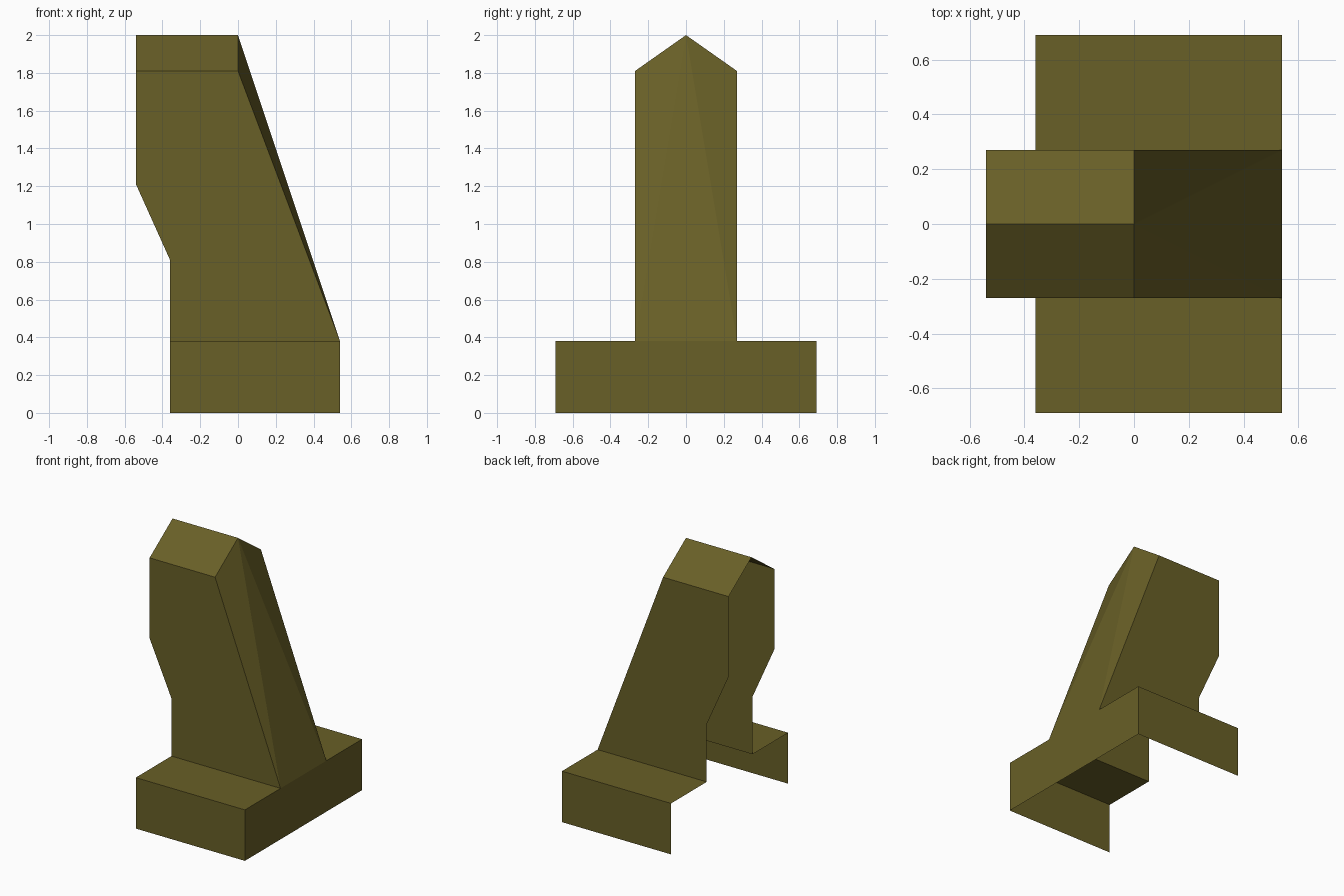
import bpy, bmesh

if "Cube" in bpy.data.objects:
    bpy.data.objects.remove(bpy.data.objects["Cube"])

olive = bpy.data.materials.new("olive")
olive.diffuse_color = (0.14, 0.115, 0.02, 1)
olive.use_nodes = True
olive.node_tree.nodes["Principled BSDF"].inputs["Base Color"].default_value = olive.diffuse_color

# Shared measurements: back is open at -x, bottom is open too
BACK, FRONT, LEAN = -0.36, 0.54, -0.54
HALF, WIDE = 0.27, 0.69
STEP, EAVE, TOP = 0.38, 1.81, 2.0


def mirrored_shell(name, faces):
    """Build the +y half from outward-facing polygons and mirror it to -y."""
    bm = bmesh.new()
    for pts in faces:
        bm.faces.new([bm.verts.new(p) for p in pts])
        bm.faces.new([bm.verts.new((x, -y, z)) for x, y, z in reversed(pts)])
    bmesh.ops.remove_doubles(bm, verts=bm.verts, dist=0.0005)
    # join the two halves of flat faces
    bmesh.ops.dissolve_limit(bm, angle_limit=0.01, verts=bm.verts, edges=bm.edges)
    mesh = bpy.data.meshes.new(name)
    bm.to_mesh(mesh)
    bm.free()
    mesh.materials.append(olive)
    obj = bpy.data.objects.new(name, mesh)
    bpy.context.collection.objects.link(obj)
    return obj


# Base: side ledges, outer walls and the end wall
mirrored_shell("base", [
    [(BACK, HALF, STEP), (FRONT, HALF, STEP), (FRONT, WIDE, STEP), (BACK, WIDE, STEP)],
    [(FRONT, WIDE, 0), (BACK, WIDE, 0), (BACK, WIDE, STEP), (FRONT, WIDE, STEP)],
    [(FRONT, 0, 0), (FRONT, WIDE, 0), (FRONT, WIDE, STEP), (FRONT, HALF, STEP), (FRONT, 0, STEP)],
])

# Tower: side wall profile, gabled roof and sloping front
side = [(BACK, STEP), (BACK, 0.81), (LEAN, 1.21), (LEAN, EAVE), (0, EAVE), (FRONT, STEP)]
peak, shoulder, foot = (0, 0, TOP), (0, HALF, EAVE), (FRONT, HALF, STEP)
mirrored_shell("tower", [
    [(x, HALF, z) for x, z in side],
    [(LEAN, 0, TOP), peak, shoulder, (LEAN, HALF, EAVE)],
    [peak, foot, shoulder],
    [(FRONT, 0, STEP), foot, peak],
])
